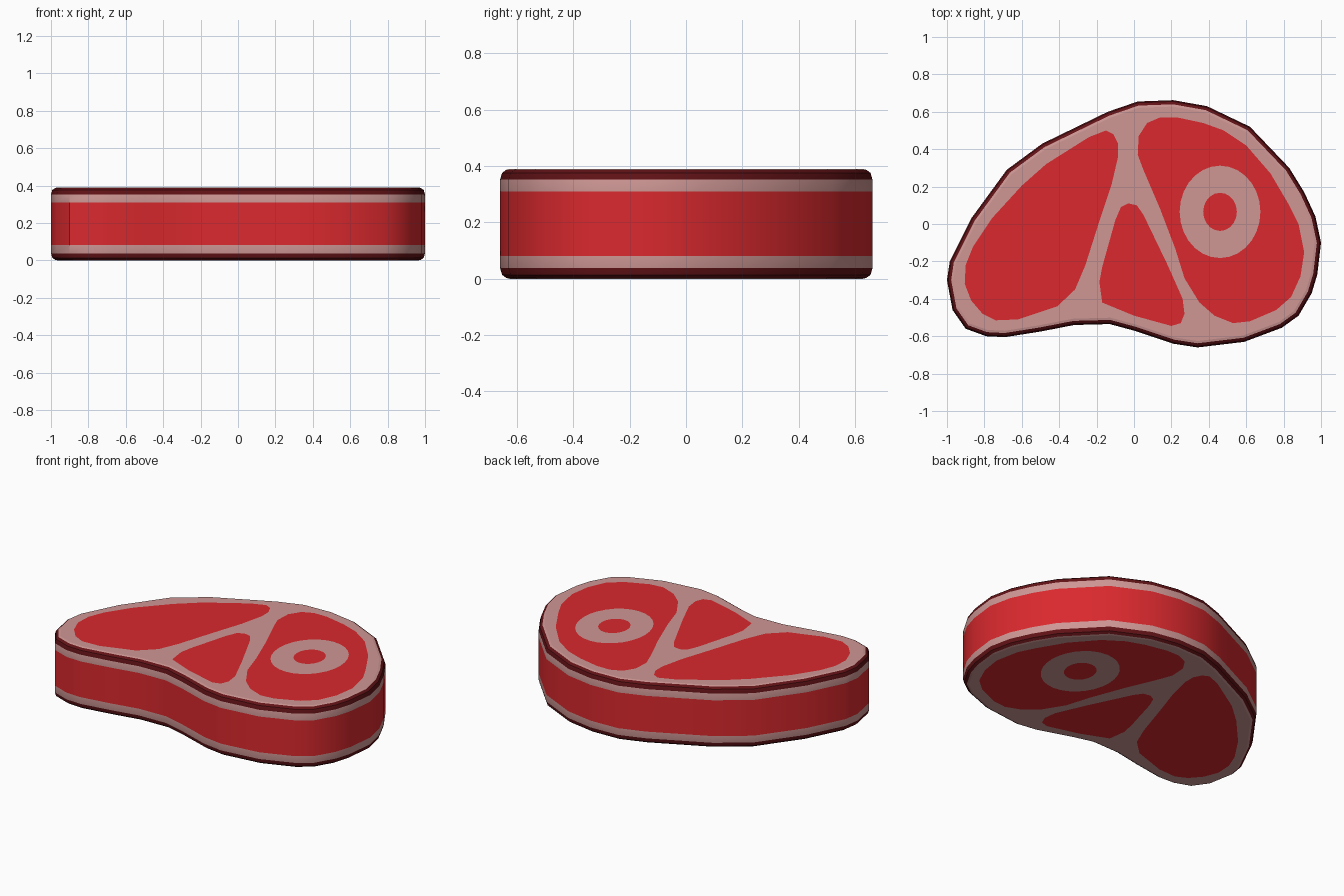
import bpy, bmesh, math
from mathutils import Vector

if "Cube" in bpy.data.objects:
    bpy.data.objects.remove(bpy.data.objects["Cube"])

H = 0.39


def material(name, rgb):
    m = bpy.data.materials.new(name)
    m.diffuse_color = (*rgb, 1)
    m.use_nodes = True
    m.node_tree.nodes["Principled BSDF"].inputs["Base Color"].default_value = m.diffuse_color
    return m


MATS = [material("red_meat", (0.70, 0.022, 0.027)),
        material("pink_fat", (0.62, 0.31, 0.30)),
        material("dark_rind", (0.12, 0.006, 0.008))]
RED, FAT, RIND = 0, 1, 2

# Steak outline, clockwise from the top
OUTLINE = [(0.02, 0.655), (0.21, 0.662), (0.39, 0.63), (0.62, 0.52), (0.83, 0.30),
           (0.91, 0.17), (0.97, 0.04), (1.0, -0.10), (0.98, -0.27), (0.95, -0.37),
           (0.88, -0.49), (0.79, -0.555), (0.59, -0.63), (0.34, -0.66), (0.21, -0.64),
           (0.0, -0.57), (-0.13, -0.535), (-0.32, -0.54), (-0.50, -0.575), (-0.69, -0.605),
           (-0.79, -0.60), (-0.90, -0.56), (-0.97, -0.46), (-1.0, -0.30), (-0.985, -0.20),
           (-0.87, 0.03), (-0.68, 0.29), (-0.49, 0.43), (-0.14, 0.60)]

# Red muscle areas on the cut faces
LEFT = [(-0.15, 0.50), (-0.24, 0.465), (-0.47, 0.32), (-0.60, 0.205), (-0.76, 0.03),
        (-0.86, -0.12), (-0.90, -0.22), (-0.905, -0.32), (-0.87, -0.41), (-0.81, -0.48),
        (-0.74, -0.515), (-0.62, -0.51), (-0.41, -0.44), (-0.315, -0.35), (-0.26, -0.22),
        (-0.19, 0.0), (-0.12, 0.21), (-0.085, 0.36), (-0.085, 0.43), (-0.11, 0.48)]
MIDDLE = [(-0.03, 0.11), (-0.07, 0.09), (-0.10, 0.02), (-0.17, -0.23), (-0.185, -0.31),
          (-0.17, -0.42), (0.0, -0.49), (0.20, -0.545), (0.25, -0.53), (0.27, -0.48),
          (0.26, -0.40), (0.18, -0.22), (0.05, 0.05), (0.015, 0.10)]
RIGHT = [(0.14, 0.57), (0.23, 0.57), (0.37, 0.54), (0.48, 0.50), (0.60, 0.42),
         (0.73, 0.27), (0.83, 0.10), (0.88, 0.0), (0.91, -0.15), (0.89, -0.28),
         (0.84, -0.39), (0.76, -0.46), (0.62, -0.52), (0.53, -0.53), (0.43, -0.49),
         (0.35, -0.42), (0.27, -0.29), (0.22, -0.13), (0.14, 0.08), (0.05, 0.29),
         (0.02, 0.37), (0.025, 0.47), (0.07, 0.54)]


def ellipse(rx, ry, n):
    return [(0.46 + rx * math.cos(math.tau * i / n), 0.065 + ry * math.sin(math.tau * i / n))
            for i in range(n)]


BONE = ellipse(0.216, 0.247, 28)
MARROW = ellipse(0.09, 0.102, 20)


def inset(pts, d):
    """Move a clockwise outline inward by d with mitred corners."""
    out = []
    for i, p in enumerate(pts):
        a, b, c = Vector(pts[i - 1]), Vector(p), Vector(pts[(i + 1) % len(pts)])
        e, f = (b - a).normalized(), (c - b).normalized()
        n1, n2 = Vector((e.y, -e.x)), Vector((f.y, -f.x))
        q = b + (n1 + n2) * d / (1 + n1.dot(n2))
        out.append((q.x, q.y))
    return out


def finish(bm, name):
    mesh = bpy.data.meshes.new(name)
    bm.to_mesh(mesh)
    bm.free()
    for m in MATS:
        mesh.materials.append(m)
    ob = bpy.data.objects.new(name, mesh)
    bpy.context.collection.objects.link(ob)
    return ob


# Side: coloured bands with rounded dark edges, as (inset, z, material of band above)
half = [(0.022, 0.003, RIND), (0.007, 0.014, RIND), (0.0, 0.038, FAT), (0.0, 0.081, RED)]
upper = [(d, H - z, m) for (d, z, _), m in zip(reversed(half), (FAT, RIND, RIND, RIND))]
bm = bmesh.new()
rings = [[bm.verts.new((x, y, z)) for x, y in inset(OUTLINE, d)] for d, z, _ in half + upper]
for k, (lo, hi) in enumerate(zip(rings, rings[1:])):
    for i in range(len(lo)):
        j = (i + 1) % len(lo)
        f = bm.faces.new((lo[j], lo[i], hi[i], hi[j]))
        f.material_index = (half + upper)[k][2]
side = finish(bm, "steak_side")
bpy.context.view_layer.objects.active = side
side.select_set(True)
bpy.ops.object.shade_smooth_by_angle(angle=math.radians(35))
side.select_set(False)


def patch(bm, loops, z, up, mat):
    """Fill the first loop, leaving the other loops as holes."""
    edges = []
    for pts in loops:
        vs = [bm.verts.new((x, y, z)) for x, y in pts]
        edges += [bm.edges.new((vs[i - 1], vs[i])) for i in range(len(vs))]
    res = bmesh.ops.triangle_fill(bm, edges=edges, use_beauty=True)
    for f in [g for g in res["geom"] if isinstance(g, bmesh.types.BMFace)]:
        f.material_index = mat
        f.normal_update()
        if (f.normal.z > 0) != up:
            f.normal_flip()


# Cut faces: fat, three muscles, bone ring and marrow, all flush
RIM = inset(OUTLINE, 0.034)
for name, z, up in (("top_cut_face", H, True), ("bottom_cut_face", 0.0, False)):
    bm = bmesh.new()
    patch(bm, [RIM, LEFT, MIDDLE, RIGHT], z, up, FAT)
    patch(bm, [LEFT], z, up, RED)
    patch(bm, [MIDDLE], z, up, RED)
    patch(bm, [RIGHT, BONE], z, up, RED)
    patch(bm, [BONE, MARROW], z, up, FAT)
    patch(bm, [MARROW], z, up, RED)
    # Narrow sloping fat rim joining the rounded edge
    edge_z = H - 0.003 if up else 0.003
    a = [bm.verts.new((x, y, z)) for x, y in RIM]
    b = [bm.verts.new((x, y, edge_z)) for x, y in inset(OUTLINE, 0.022)]
    for i in range(len(a)):
        f = bm.faces.new((a[i - 1], a[i], b[i], b[i - 1]))
        f.material_index = FAT
        f.normal_update()
        if (f.normal.z > 0) != up:
            f.normal_flip()
    bmesh.ops.remove_doubles(bm, verts=bm.verts, dist=1e-5)
    finish(bm, name)
